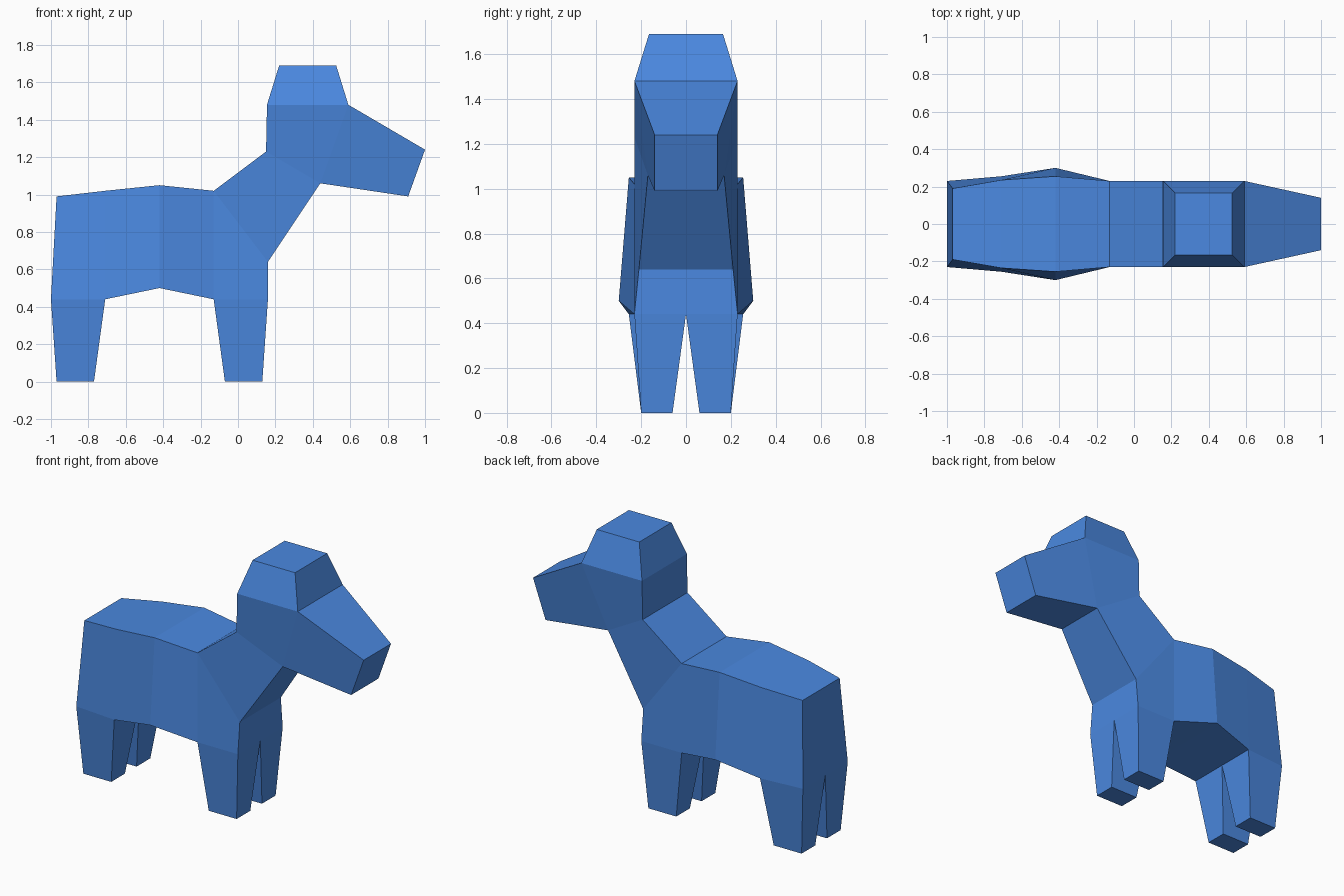
import bpy, bmesh
from mathutils import Matrix

if "Cube" in bpy.data.objects:
    bpy.data.objects.remove(bpy.data.objects["Cube"])

# Side profile points: x, z, half width
P = {
    "rump_top": (-0.97, 0.99, 0.19), "rump_low": (-1.0, 0.44, 0.23),
    "hip_top": (-0.71, 1.02, 0.235), "hip_low": (-0.71, 0.44, 0.255),
    "back_top": (-0.42, 1.05, 0.255), "belly": (-0.42, 0.50, 0.30),
    "withers": (-0.13, 1.02, 0.23), "elbow": (-0.13, 0.44, 0.23),
    "breast": (0.16, 0.64, 0.21), "chest_low": (0.16, 0.44, 0.23),
    "nape": (0.15, 1.23, 0.23), "throat": (0.44, 1.06, 0.17),
    "skull_back": (0.155, 1.48, 0.23), "brow": (0.59, 1.48, 0.23),
    "nose_top": (1.0, 1.24, 0.14), "nose_low": (0.91, 0.99, 0.14),
    "crown_back": (0.22, 1.69, 0.165), "crown_front": (0.525, 1.69, 0.165),
}

# Side panels of trunk, neck, head, muzzle and crown
PANELS = [
    "rump_top rump_low hip_low hip_top",
    "hip_top hip_low belly back_top",
    "back_top belly elbow withers",
    "withers elbow chest_low breast",
    "withers breast throat nape",
    "nape throat brow skull_back",
    "throat nose_low nose_top brow",
    "skull_back brow crown_front crown_back",
]

# Legs: top edge, then foot x range
LEGS = {
    ("rump_low", "hip_low"): (-0.97, -0.77),
    ("elbow", "chest_low"): (-0.07, 0.13),
}

bm = bmesh.new()
outer = {n: bm.verts.new((x, w, z)) for n, (x, z, w) in P.items()}
inner = {outer[n]: bm.verts.new((x, 0, z)) for n, (x, z, w) in P.items()}
for panel in PANELS:
    bm.faces.new([outer[n] for n in panel.split()])

# Close the outline across to the centre plane
bridges = {}
for e in [e for e in bm.edges if e.is_boundary]:
    a, b = e.verts
    bridges[frozenset((a, b))] = bm.faces.new((a, b, inner[b], inner[a]))

# Pull tapered legs down from the underside
for (a, b), (x0, x1) in LEGS.items():
    face = bridges[frozenset((outer[a], outer[b]))]
    mid = (P[a][0] + P[b][0]) / 2
    new = bmesh.ops.extrude_face_region(bm, geom=[face])["geom"]
    for v in [g for g in new if isinstance(g, bmesh.types.BMVert)]:
        v.co = (x0 if v.co.x < mid else x1, 0.06 if v.co.y < 0.1 else 0.20, 0)
    if face.is_valid:
        bmesh.ops.delete(bm, geom=[face], context='FACES_ONLY')

# Mirror to the other side
bmesh.ops.delete(bm, geom=[v for v in bm.verts if not v.link_faces], context='VERTS')
bmesh.ops.mirror(bm, geom=bm.verts[:] + bm.edges[:] + bm.faces[:],
                 matrix=Matrix.Identity(4), merge_dist=0.0001, axis='Y')
bmesh.ops.remove_doubles(bm, verts=bm.verts[:], dist=0.0001)
bmesh.ops.recalc_face_normals(bm, faces=bm.faces[:])

mesh = bpy.data.meshes.new("animal_body")
bm.to_mesh(mesh)
bm.free()
body = bpy.data.objects.new("animal_body", mesh)
bpy.context.collection.objects.link(body)

blue = bpy.data.materials.new("blue")
blue.diffuse_color = (0.07, 0.25, 0.75, 1)
blue.use_nodes = True
blue.node_tree.nodes["Principled BSDF"].inputs["Base Color"].default_value = blue.diffuse_color
mesh.materials.append(blue)
